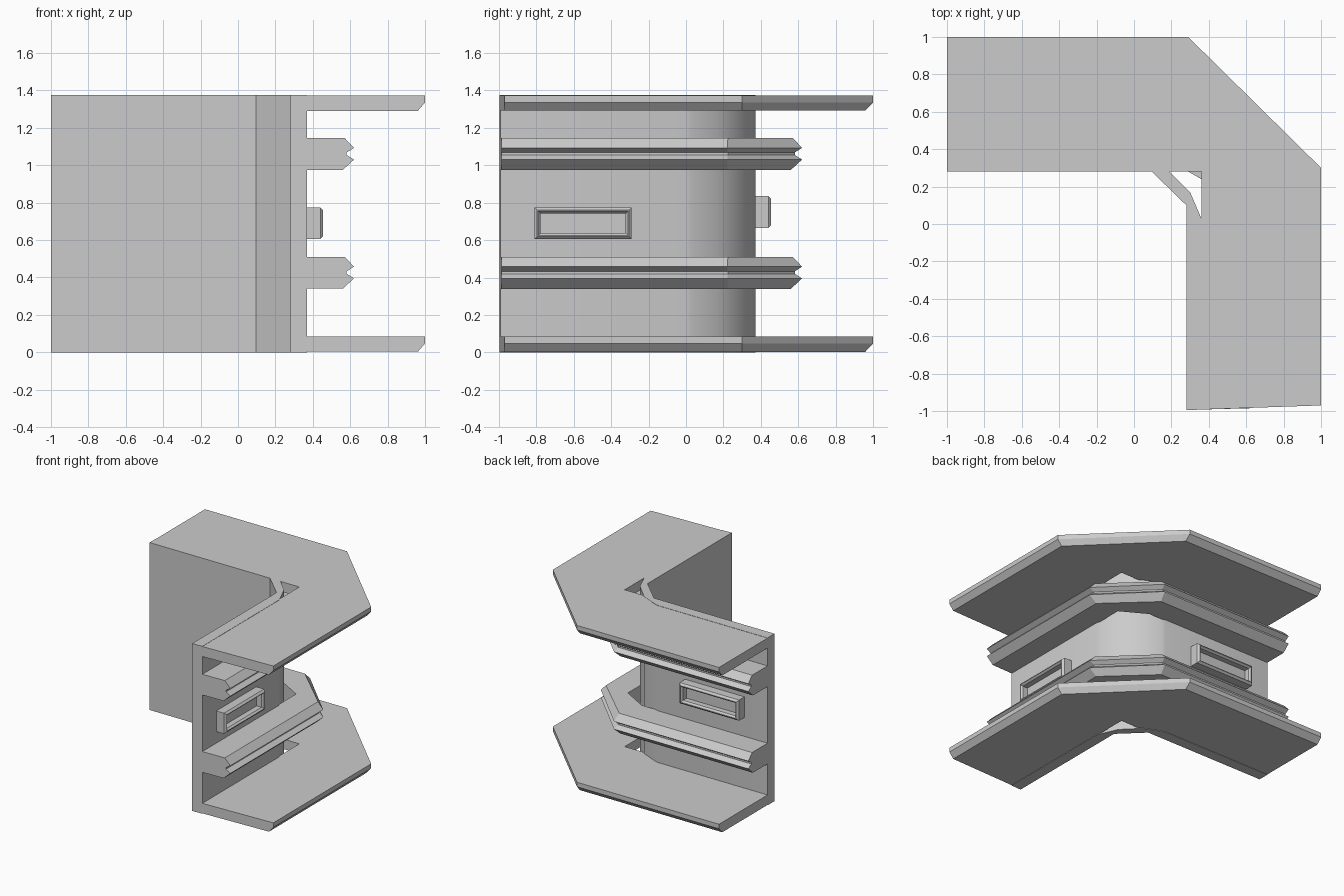
import bpy, bmesh

if "Cube" in bpy.data.objects:
    bpy.data.objects.remove(bpy.data.objects["Cube"])


def finish(bm, name, angle=None):
    bmesh.ops.remove_doubles(bm, verts=bm.verts, dist=1e-5)
    bmesh.ops.recalc_face_normals(bm, faces=bm.faces)
    mesh = bpy.data.meshes.new(name)
    bm.to_mesh(mesh)
    bm.free()
    obj = bpy.data.objects.new(name, mesh)
    bpy.context.collection.objects.link(obj)
    if angle:
        bpy.ops.object.select_all(action='DESELECT')
        obj.select_set(True)
        bpy.context.view_layer.objects.active = obj
        bpy.ops.object.shade_smooth_by_angle(angle=angle)
    return obj


def loft(name, rings, closed_ends=True, angle=None):
    """Skin a list of equal-length closed rings and cap both ends."""
    bm = bmesh.new()
    loops = [[bm.verts.new(p) for p in ring] for ring in rings]
    for a, b in zip(loops, loops[1:]):
        for i in range(len(a)):
            j = (i + 1) % len(a)
            bm.faces.new((a[i], a[j], b[j], b[i]))
    if closed_ends:
        bm.faces.new(loops[0])
        bm.faces.new(loops[-1])
    return finish(bm, name, angle)


def sweep(name, stations, profile, z0):
    """Profile points (t, z): t runs from the inner to the outer path."""
    rings = [[(a[0] + (b[0] - a[0]) * t, a[1] + (b[1] - a[1]) * t, z0 + z)
              for t, z in profile] for a, b in stations]
    return loft(name, rings)


# Upright corner wall: chamfered inside, rounded outside
plan = [(-1, .28), (.095, .28), (.28, .1), (.28, -.995), (.37, -.992),
        (.37, 0), (.36, .03), (.30, .17), (.17, .30), (.03, .36), (0, .37), (-1, .37)]
loft("corner_wall", [[(x, y, z) for x, y in plan] for z in (0, 1.375)], angle=0.6)

# Flat flanges at the bottom and top, with the lower outer edge chamfered
flange_path = [((-1, .282), (-1, 1)), ((.36, .282), (.29, 1)),
               ((.36, .282), (1, .30)), ((.36, -.992), (1, -.97))]
flange_profile = [(0, 0), (.94, 0), (1, .045), (1, .082), (0, .082)]
for name, z in (("bottom_flange", .003), ("top_flange", 1.291)):
    sweep(name, flange_path, flange_profile, z)

# Grooved rails running round the corner
rail_path = [((-1, .36), (-1, .62)), ((.15, .36), (.22, .62)),
             ((.36, .24), (.62, .22)), ((.36, -.992), (.62, -.985))]
rail_profile = [(0, 0), (.77, 0), (1, .055), (.85, .08), (.85, .093),
                (1, .118), (.81, .17), (0, .17)]
for name, z in (("lower_rail", .34), ("upper_rail", .975)):
    sweep(name, rail_path, rail_profile, z)


# Recessed frames, one on the outside of each arm
def frame(name, lo, hi, z0, z1, on_x):
    steps = [(.36, 0), (.44, 0), (.455, .015), (.455, .02), (.44, .032), (.395, .032)]
    rings = []
    for d, i in steps:
        rect = [(lo + i, z0 + i), (hi - i, z0 + i), (hi - i, z1 - i), (lo + i, z1 - i)]
        rings.append([(d, s, z) if on_x else (s, d, z) for s, z in rect])
    loft(name, rings)


frame("right_frame", -.81, -.29, .605, .775, True)
frame("back_frame", -.79, -.25, .665, .835, False)
